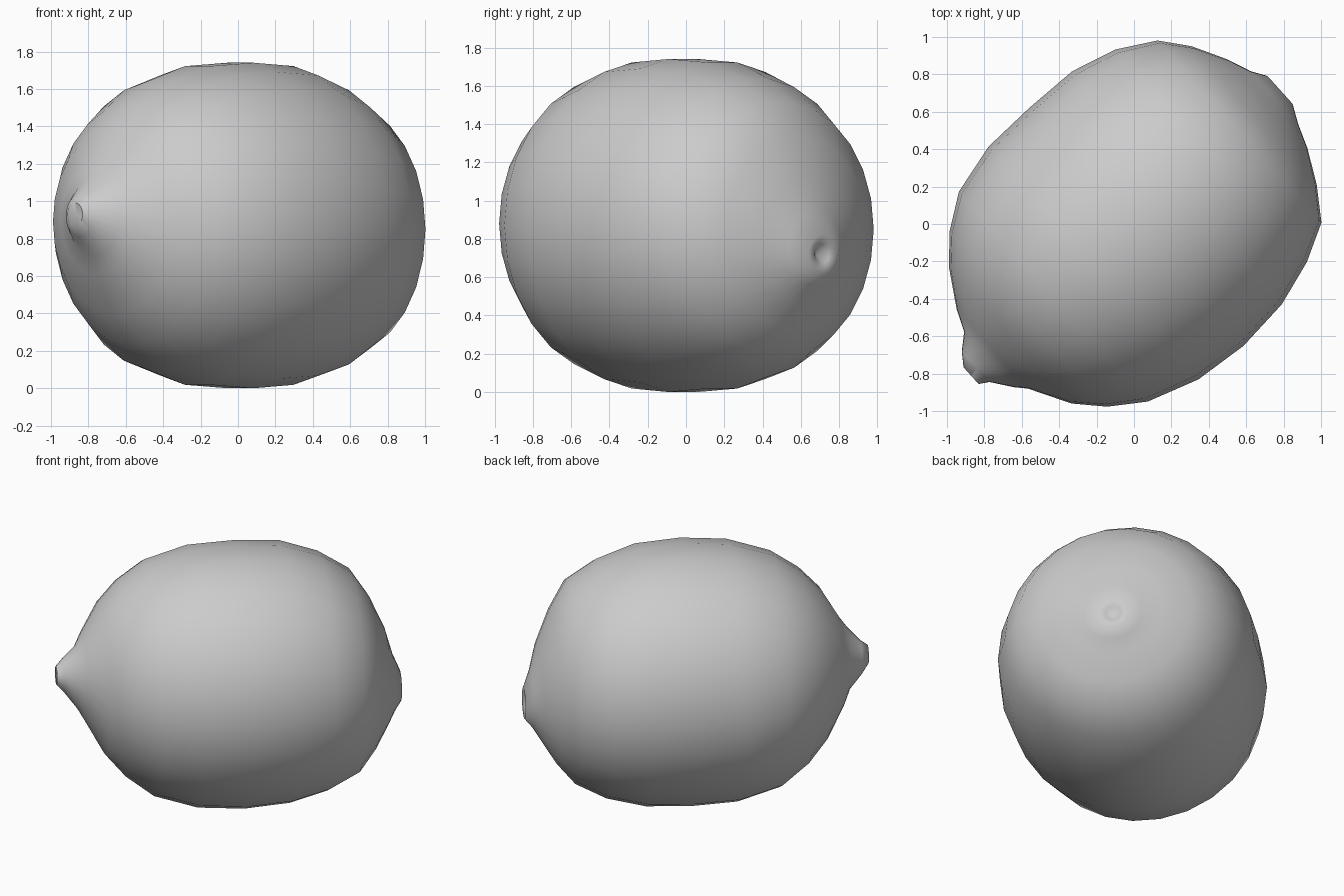
import bpy
import bmesh
from math import sin, cos, pi, radians
from mathutils import Matrix, Vector

cube = bpy.data.objects.get("Cube")
if cube:
    bpy.data.objects.remove(cube, do_unlink=True)

SEGMENTS = 26
HEIGHT_RATIO = 1.024

# Rings along the fruit: position, radius, sideways offset, vertical offset
RINGS = [
    (-1.19, 0.06, -0.02, 0.06), (-1.14, 0.11, 0.0, 0.05),
    (-1.06, 0.20, -0.02, 0.04), (-1.01, 0.285, 0.01, 0.03),
    (-0.89, 0.49, 0.0, 0.02), (-0.76, 0.63, 0.0, 0.01),
    (-0.58, 0.755, 0.0, 0.0), (-0.30, 0.838, -0.01, 0.0),
    (0.0, 0.856, -0.02, 0.0), (0.30, 0.838, -0.01, 0.0),
    (0.55, 0.765, -0.005, -0.01), (0.75, 0.655, -0.01, -0.02),
    (0.865, 0.50, 0.0, -0.04), (0.96, 0.32, 0.0, -0.07),
    (1.01, 0.19, 0.0, -0.12), (1.06, 0.10, 0.01, -0.15),
    (1.05, 0.05, 0.01, -0.15),
]
NIPPLE_TIP = Vector((-1.18, -0.02, 0.06))
STEM_SCAR = Vector((1.01, 0.01, -0.15))


def make_material(name, color):
    mat = bpy.data.materials.new(name)
    mat.use_nodes = True
    mat.diffuse_color = color
    mat.node_tree.nodes["Principled BSDF"].inputs["Base Color"].default_value = color
    return mat


def add_ring(bm, along, radius, side, lift):
    angles = [2 * pi * i / SEGMENTS for i in range(SEGMENTS)]
    return [bm.verts.new((along, side + radius * cos(a),
                          lift + HEIGHT_RATIO * radius * sin(a))) for a in angles]


# Lofted fruit skin with a pointed nipple and a sunken stem scar
bm = bmesh.new()
rings = [add_ring(bm, *ring) for ring in RINGS]
for a, b in zip(rings, rings[1:]):
    for i in range(SEGMENTS):
        j = (i + 1) % SEGMENTS
        bm.faces.new((a[i], a[j], b[j], b[i]))
for ring, tip in ((rings[0], NIPPLE_TIP), (rings[-1], STEM_SCAR)):
    centre = bm.verts.new(tip)
    for i in range(SEGMENTS):
        bm.faces.new((ring[i], ring[(i + 1) % SEGMENTS], centre))
bmesh.ops.recalc_face_normals(bm, faces=bm.faces)

# Turn the fruit diagonally and rest it on the ground
bmesh.ops.transform(bm, matrix=Matrix.Rotation(radians(42), 4, "Z"), verts=bm.verts)
lowest = min(v.co.z for v in bm.verts)
bmesh.ops.translate(bm, vec=(0, 0, -lowest), verts=bm.verts)

mesh = bpy.data.meshes.new("fruit_skin")
bm.to_mesh(mesh)
bm.free()
fruit = bpy.data.objects.new("fruit_skin", mesh)
bpy.context.collection.objects.link(fruit)
mesh.materials.append(make_material("plain_grey", (0.6, 0.6, 0.6, 1)))

bpy.ops.object.select_all(action="DESELECT")
fruit.select_set(True)
bpy.context.view_layer.objects.active = fruit
bpy.ops.object.shade_smooth_by_angle(angle=radians(60))
